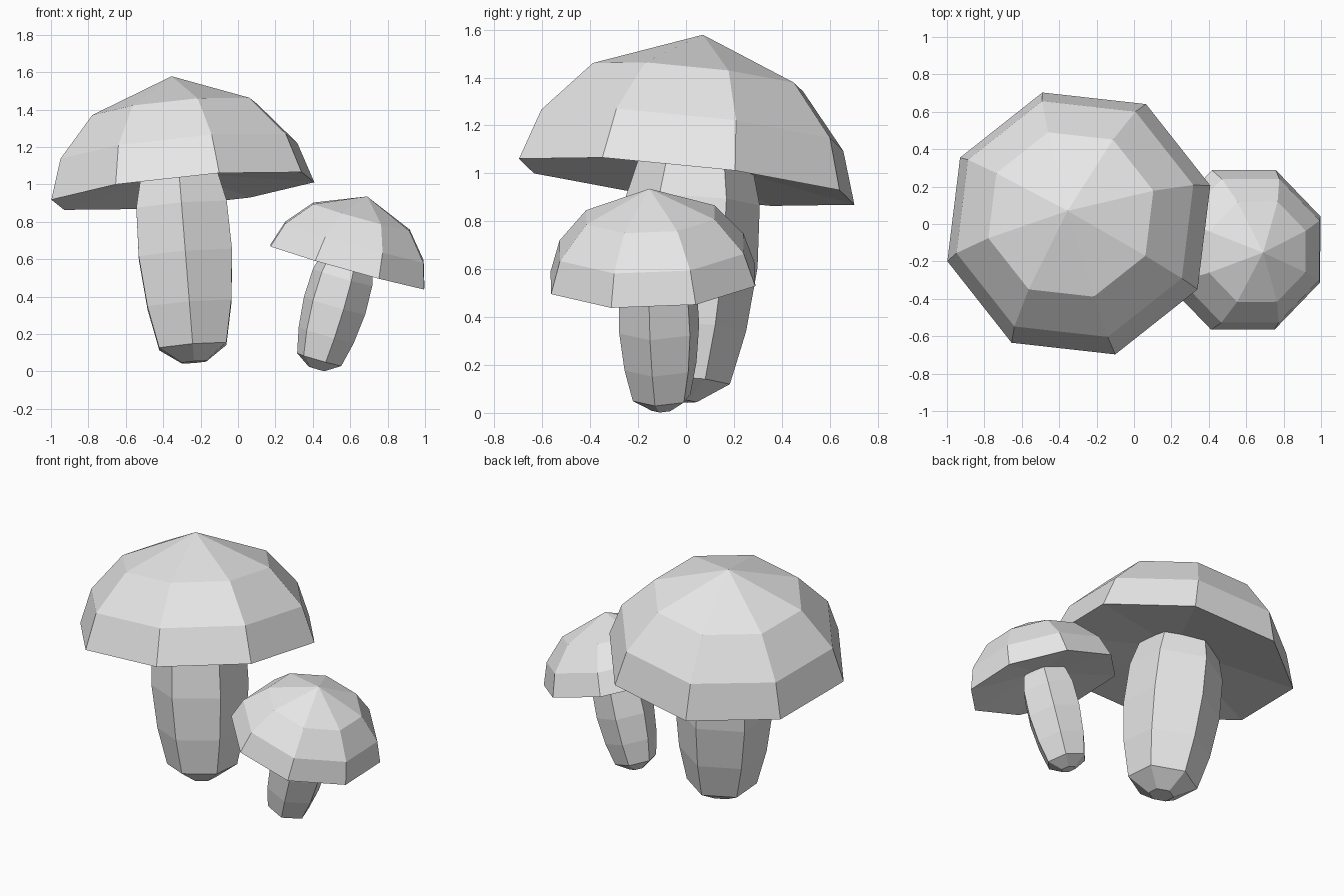
import bpy
import bmesh
import math
from mathutils import Matrix, Vector

cube = bpy.data.objects.get("Cube")
if cube:
    bpy.data.objects.remove(cube)

grey = bpy.data.materials.new("plain_grey")
grey.use_nodes = True
grey.diffuse_color = (0.8, 0.8, 0.8, 1)
grey.node_tree.nodes["Principled BSDF"].inputs["Base Color"].default_value = (0.8, 0.8, 0.8, 1)

# Profiles as (radius, height along the axis), from bottom to top
CAP = [(0, 0.1), (0.733, 0), (0.66, 0.217), (0.46, 0.44), (0, 0.62)]
STEM = [(0.075, 0), (0.208, 0.085), (0.26, 0.31), (0.289, 0.58),
        (0.28, 0.84), (0.238, 1.0), (0.15, 1.08)]


def lathe(name, profile, sides, spin, base, axis, size):
    """Flat-sided turned shape standing on base and leaning along axis."""
    bm = bmesh.new()
    rings = []
    for radius, height in profile:
        count = sides if radius else 1
        ring = []
        for i in range(count):
            a = math.radians(spin) + math.tau * i / sides
            ring.append(bm.verts.new((radius * math.cos(a), radius * math.sin(a), height)))
        rings.append(ring)
    for low, high in zip(rings, rings[1:]):
        for i in range(sides):
            j = (i + 1) % sides
            if len(low) == 1:
                bm.faces.new((low[0], high[j], high[i]))
            elif len(high) == 1:
                bm.faces.new((low[i], low[j], high[0]))
            else:
                bm.faces.new((low[i], low[j], high[j], high[i]))
    # Close open ends
    for ring in (rings[0], rings[-1]):
        if len(ring) > 1:
            bm.faces.new(ring)
    bmesh.ops.recalc_face_normals(bm, faces=bm.faces)
    lean = Vector((0, 0, 1)).rotation_difference(Vector(axis)).to_matrix().to_4x4()
    bm.transform(Matrix.Translation(base) @ lean @ Matrix.Scale(size, 4))
    mesh = bpy.data.meshes.new(name)
    bm.to_mesh(mesh)
    bm.free()
    mesh.materials.append(grey)
    obj = bpy.data.objects.new(name, mesh)
    bpy.context.collection.objects.link(obj)


# Large mushroom
lathe("large_cap", CAP, 8, 15.8, (-0.295, 0.003, 0.965), (-0.098, 0.11, 1), 1)
lathe("large_stem", STEM, 6, 30, (-0.235, -0.03, 0.05), (-0.08, 0.07, 1), 1)

# Small mushroom
lathe("small_cap", CAP, 8, 22.5, (0.585, -0.138, 0.56), (0.28, -0.04, 1), 0.63)
lathe("small_stem", STEM, 6, -13, (0.42, -0.1, 0.014), (0.285, -0.035, 1), 0.605)
